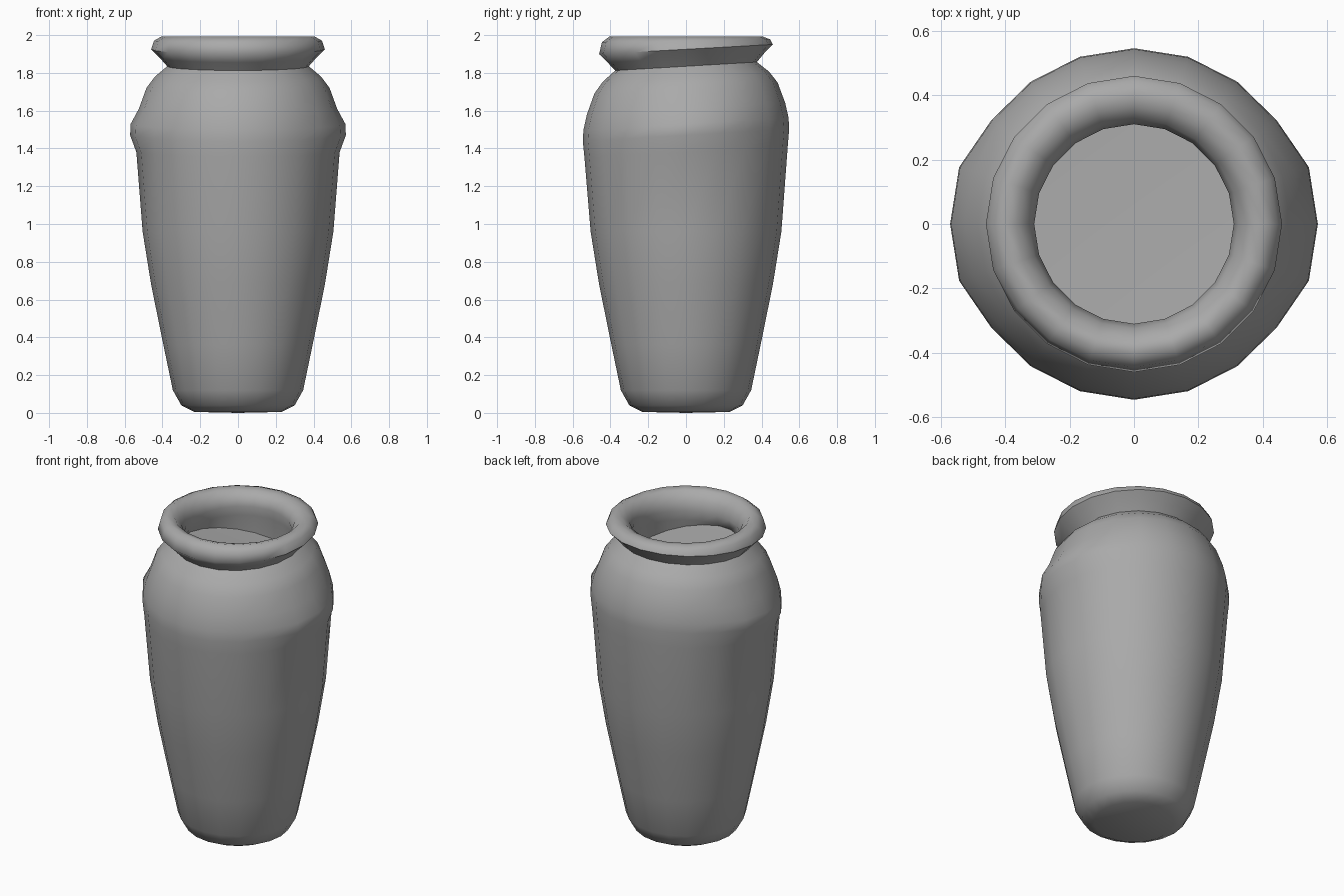
import bpy, bmesh, math

cube = bpy.data.objects.get("Cube")
if cube:
    bpy.data.objects.remove(cube, do_unlink=True)

SIDES = 20

clay = bpy.data.materials.new("grey clay")
clay.use_nodes = True
clay.diffuse_color = (0.4, 0.4, 0.4, 1)
clay.node_tree.nodes["Principled BSDF"].inputs["Base Color"].default_value = clay.diffuse_color

# Radius and height, from the base up the wall, round the lip and into the mouth
profile = [(0.23, 0.005), (0.30, 0.04), (0.345, 0.12), (0.395, 0.36), (0.46, 0.68),
           (0.505, 0.96), (0.538, 1.38), (0.546, 1.47), (0.543, 1.53), (0.525, 1.61),
           (0.485, 1.72), (0.44, 1.78), (0.375, 1.835), (0.415, 1.88), (0.46, 1.925),
           (0.445, 1.97), (0.405, 1.993), (0.365, 1.985), (0.325, 1.945),
           (0.31, 1.89), (0.32, 1.83), (0.33, 1.76)]


def lean(z):
    """Slope of a ring along y: the hand-thrown shoulder and neck lean."""
    return 0.06 * max(0, min((z - 1.2) / 0.25, 1, (1.99 - z) / 0.07))


def ring(bm, r, z, inside):
    verts = []
    for i in range(SIDES):
        a = math.tau * i / SIDES
        c, s = math.cos(a), math.sin(a)
        # The shoulder swells outwards on the two sides
        swell = 0.036 * max(0, min(1, (abs(c) - 0.8) / 0.12))
        swell *= max(0, 1 - abs(z - 1.5) / 0.1)
        x, y = (r + swell) * c, (r + swell) * s
        # The mouth floor tilts the other way
        dz = -0.12 * (x + y) if inside else lean(z) * y
        verts.append(bm.verts.new((x, y, z + dz)))
    return verts


# Urn body, lathed in one piece
bm = bmesh.new()
last = len(profile) - 1
rings = [ring(bm, r, z, k == last) for k, (r, z) in enumerate(profile)]
for low, high in zip(rings, rings[1:]):
    for i in range(SIDES):
        j = (i + 1) % SIDES
        bm.faces.new((low[i], low[j], high[j], high[i]))

# Base cap and shallow mouth floor
for loop, z in ((rings[0][::-1], 0.0), (rings[-1], 1.75)):
    centre = bm.verts.new((0, 0, z))
    for i in range(SIDES):
        bm.faces.new((loop[i], loop[(i + 1) % SIDES], centre))

bmesh.ops.recalc_face_normals(bm, faces=bm.faces)
mesh = bpy.data.meshes.new("urn")
bm.to_mesh(mesh)
bm.free()
mesh.materials.append(clay)
urn = bpy.data.objects.new("urn", mesh)
bpy.context.collection.objects.link(urn)

bpy.context.view_layer.objects.active = urn
urn.select_set(True)
bpy.ops.object.shade_smooth_by_angle(angle=math.radians(60))
